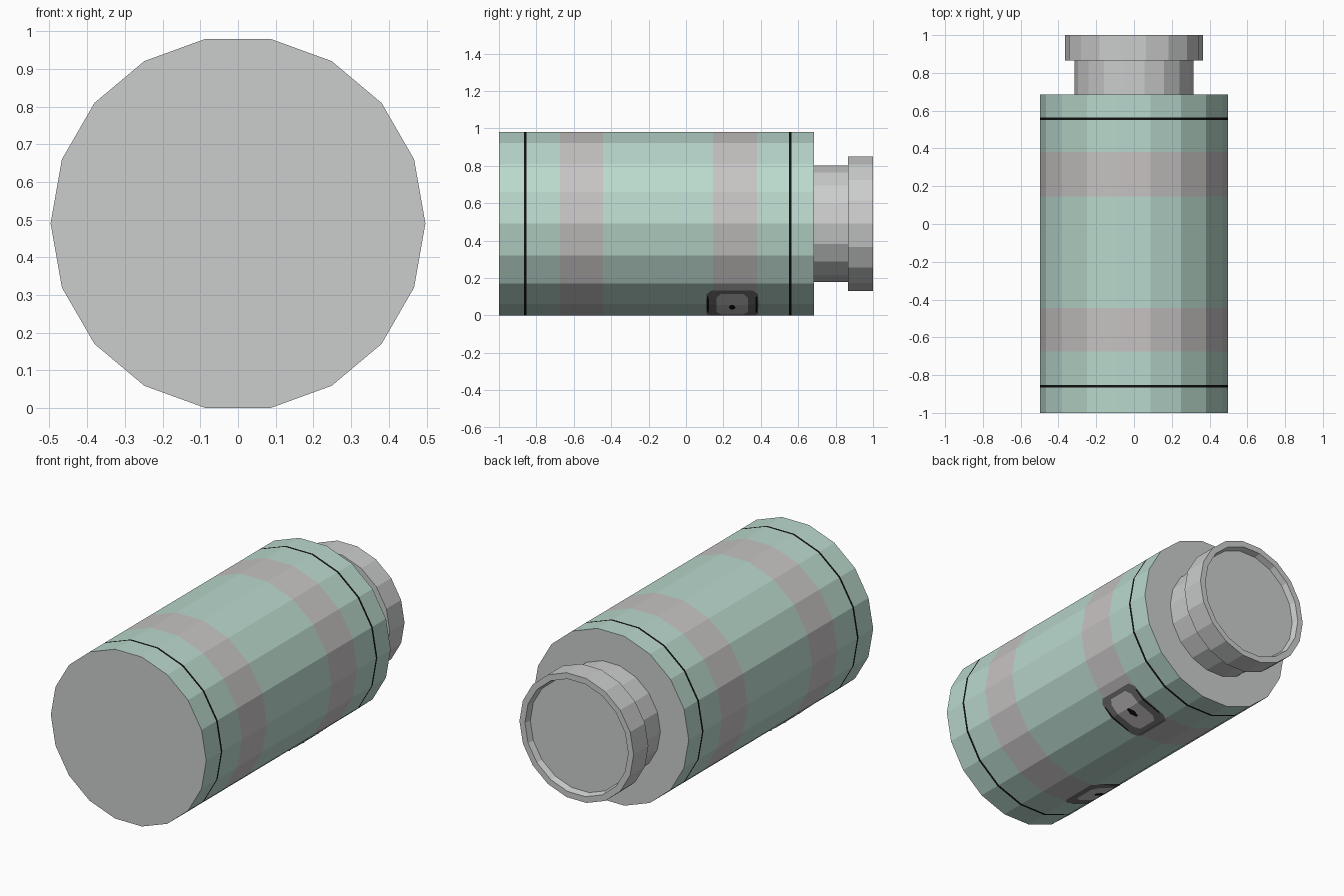
import bpy, bmesh, math

if "Cube" in bpy.data.objects:
    bpy.data.objects.remove(bpy.data.objects["Cube"])

N = 18          # sides of every round part
CZ = 0.49       # height of the cylinder axis
R = 0.497       # body radius


def material(name, rgb):
    m = bpy.data.materials.new(name)
    m.diffuse_color = (*rgb, 1)
    m.use_nodes = True
    m.node_tree.nodes["Principled BSDF"].inputs["Base Color"].default_value = m.diffuse_color
    return m


TEAL = material("pale teal", (0.49, 0.69, 0.61))
BAND = material("warm grey band", (0.57, 0.545, 0.545))
GREY = material("light grey", (0.60, 0.61, 0.605))
DARK = material("dark grey", (0.17, 0.17, 0.17))
BLACK = material("black", (0.006, 0.006, 0.006))


def finish(name, bm, mats):
    me = bpy.data.meshes.new(name)
    bm.to_mesh(me)
    bm.free()
    for m in mats:
        me.materials.append(m)
    ob = bpy.data.objects.new(name, me)
    bpy.context.collection.objects.link(ob)
    return ob


def lathe(name, profile, mats, strip_mats=None, cap_mat=0):
    """Revolve (y, radius) points about the y axis and close both ends."""
    bm = bmesh.new()
    rings = [[bm.verts.new((r * math.cos(2 * math.pi * i / N), y,
                            CZ + r * math.sin(2 * math.pi * i / N)))
              for i in range(N)] for y, r in profile]
    for k in range(len(rings) - 1):
        a, b = rings[k], rings[k + 1]
        for i in range(N):
            j = (i + 1) % N
            f = bm.faces.new((a[i], a[j], b[j], b[i]))
            f.material_index = strip_mats[k] if strip_mats else 0
    for ring in (rings[0], rings[-1]):
        bm.faces.new(ring).material_index = cap_mat
    bmesh.ops.recalc_face_normals(bm, faces=bm.faces)
    return finish(name, bm, mats)


# Body: teal tube with two warm bands and two thin black lines, grey ends
ys = [-1, -0.866, -0.853, -0.674, -0.444, 0.145, 0.38, 0.55, 0.563, 0.685]
lathe("body", [(y, R) for y in ys], [TEAL, BAND, BLACK, GREY],
      [0, 2, 0, 1, 0, 1, 0, 2, 0], cap_mat=3)

# Neck and the wider rim with a shallow recess
lathe("neck", [(0.68, 0.316), (0.87, 0.316)], [GREY])
lathe("rim", [(0.865, 0.365), (1.0, 0.365), (1.0, 0.33), (0.965, 0.32)], [GREY])


def on_body(deg, y, off, side):
    """Point on the flat-sided body, deg below horizontal, raised by off."""
    step = 360 / N
    mid = (math.floor(deg / step) + 0.5) * step
    if abs(deg / step - round(deg / step)) < 1e-6:
        r = R + off
    else:
        r = (R + off) * math.cos(math.radians(step / 2)) / math.cos(math.radians(deg - mid))
    a = math.radians(deg)
    return (side * r * math.cos(a), y, CZ - r * math.sin(a))


def plate(bm, rows, yc, off, side, mat, shift=0):
    """Thin patch following the body: rows of (angle, half length in y)."""
    pts = [[bm.verts.new(on_body(d, yc + shift + s * h, off, side)) for s in (-1, 1)]
           for d, h in rows]
    for a, b in zip(pts, pts[1:]):
        f = bm.faces.new((a[0], a[1], b[1], b[0]))
        f.material_index = mat
        f.normal_update()
        c = f.calc_center_median()
        if f.normal.x * c.x + f.normal.z * (c.z - CZ) < 0:
            f.normal_flip()


# Two rounded pads low on opposite sides, one on each band
for name, side, yc in (("right_pad", 1, 0.247), ("left_pad", -1, -0.555)):
    bm = bmesh.new()
    plate(bm, [(46.5, 0.11), (50, 0.137), (60, 0.141), (77, 0.137), (80, 0.12), (82, 0.105)],
          yc, 0.002, side, 0)
    plate(bm, [(49.5, 0.06), (53, 0.083), (60, 0.085), (73, 0.083), (77, 0.06)],
          yc, 0.004, side, 1)
    plate(bm, [(60, 0.008), (64, 0.02), (68, 0.008)], yc, 0.006, side, 2)
    for s in (-1, 1):
        plate(bm, [(52, 0.004), (60, 0.006), (74, 0.004)], yc, 0.004, side, 2, s * 0.13)
    finish(name, bm, [DARK, BAND, BLACK])
